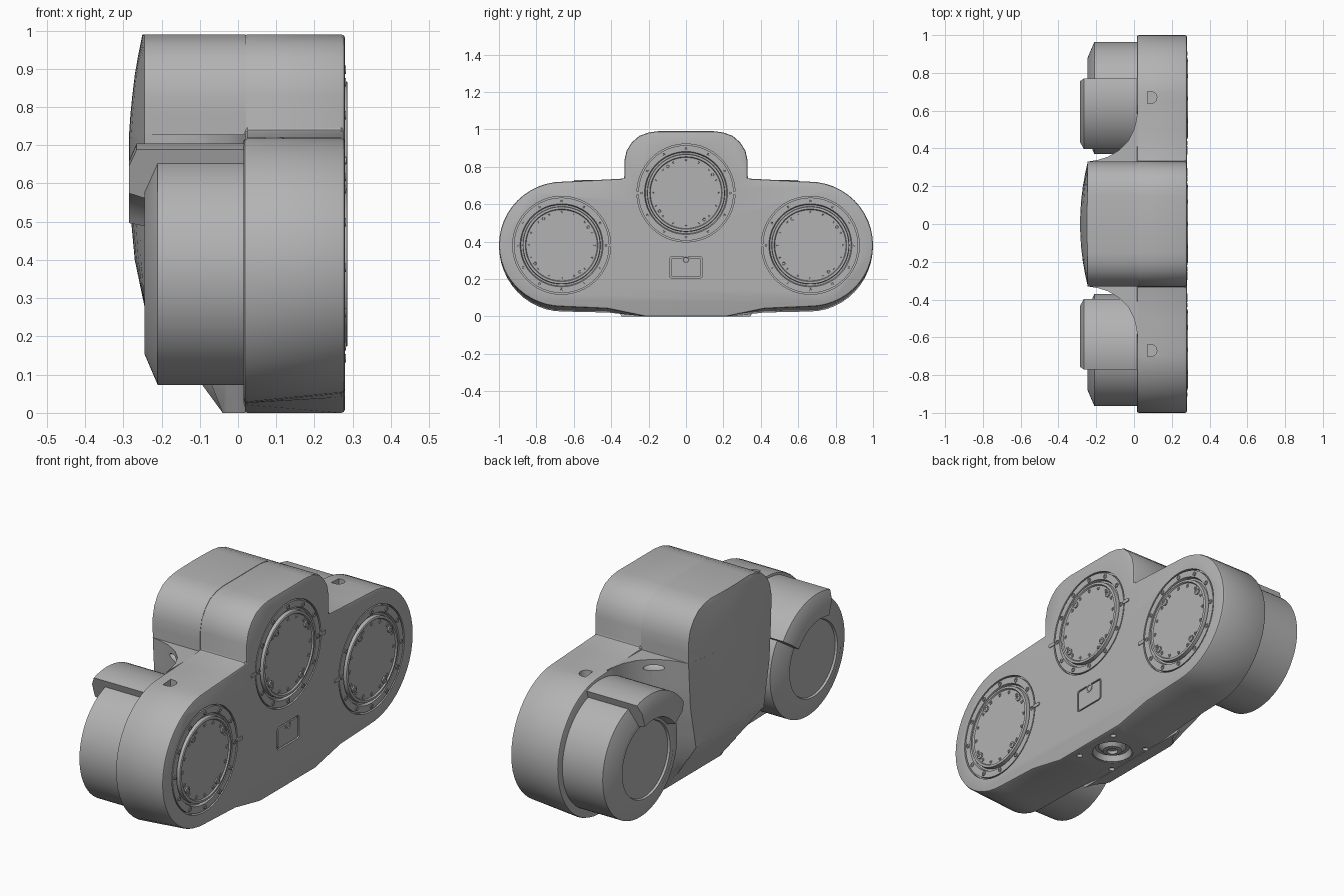
import bpy, bmesh, math
from mathutils import Matrix, Vector

if "Cube" in bpy.data.objects:
    bpy.data.objects.remove(bpy.data.objects["Cube"])

grey = bpy.data.materials.new("plain_grey")
grey.use_nodes = True
grey.diffuse_color = (0.45, 0.45, 0.45, 1)
grey.node_tree.nodes["Principled BSDF"].inputs["Base Color"].default_value = (0.45, 0.45, 0.45, 1)


def finish(name, bm):
    bmesh.ops.remove_doubles(bm, verts=bm.verts, dist=0.0001)
    bmesh.ops.recalc_face_normals(bm, faces=bm.faces)
    me = bpy.data.meshes.new(name)
    bm.to_mesh(me)
    bm.free()
    me.materials.append(grey)
    ob = bpy.data.objects.new(name, me)
    bpy.context.collection.objects.link(ob)
    return ob


def activate(ob):
    bpy.ops.object.select_all(action='DESELECT')
    ob.select_set(True)
    bpy.context.view_layer.objects.active = ob


def smooth(ob):
    activate(ob)
    bpy.ops.object.shade_smooth_by_angle(angle=math.radians(32))
    return ob


def loft(bm, rings, caps=True):
    """Skin closed rings of points in order."""
    rows = [[bm.verts.new(p) for p in ring] for ring in rings]
    n = len(rows[0])
    for a, b in zip(rows, rows[1:]):
        for i in range(n):
            j = (i + 1) % n
            bm.faces.new((a[i], a[j], b[j], b[i]))
    if caps:
        bm.faces.new(rows[0])
        bm.faces.new(rows[-1])


def lathe_x(bm, profile, cy, cz, n=64):
    """Turn (radius, x) points about an axis along x; ends may sit on the axis."""
    rings = []
    for r, x in profile:
        r = max(r, 0.002)
        rings.append([(x, cy + r * math.cos(i * math.tau / n), cz + r * math.sin(i * math.tau / n))
                      for i in range(n)])
    loft(bm, rings)


def lathe_z(bm, profile, cx, cy, n=48):
    """Turn (radius, z) points about a vertical axis."""
    rings = []
    for r, z in profile:
        r = max(r, 0.002)
        rings.append([(cx + r * math.cos(i * math.tau / n), cy + r * math.sin(i * math.tau / n), z)
                      for i in range(n)])
    loft(bm, rings)


def rounded_plate(bm, cy, cz, w, h, r, x0, x1):
    """Rounded rectangle in the yz plane, extruded along x."""
    pts = []
    for k, (sy, sz) in enumerate([(1, 1), (-1, 1), (-1, -1), (1, -1)]):
        for i in range(5):
            a = (k + i / 4) * math.pi / 2
            pts.append((cy + sy * (w / 2 - r) + r * math.cos(a), cz + sz * (h / 2 - r) + r * math.sin(a)))
    loft(bm, [[(x, y, z) for y, z in pts] for x in (x0, x1)])


def interp(table, z):
    for (z0, v0), (z1, v1) in zip(table, table[1:]):
        if z <= z1:
            return v0 + (v1 - v0) * (z - z0) / (z1 - z0)
    return table[-1][1]


# Main housing: three-lobed outline, bottom drafted toward the face
def outline(x, low):
    half = [(0.22, 0), (0.42, 0.8 * low)]
    for i in range(25):
        a = math.radians(-90 + 180 * i / 24)
        rz = 0.34 if a > 0 else 0.38 - low
        half.append((0.66 + 0.34 * math.cos(a), 0.38 + rz * math.sin(a)))
    half += [(0.5, 0.728), (0.33, 0.737), (0.33, 0.83), (0.318, 0.885), (0.29, 0.93),
             (0.25, 0.965), (0.2, 0.983), (0.15, 0.99)]
    return [(x, y, z) for y, z in half] + [(x, -y, z) for y, z in reversed(half)]


bm = bmesh.new()
loft(bm, [outline(0.015, 0.025), outline(0.28, 0.052)])
body = finish("main_housing", bm)

# Rear core: filleted web under the hump, sloping in at the bottom
WIDTH = [(0, 0.19), (0.28, 0.27), (0.5, 0.315), (0.73, 0.33), (0.83, 0.33), (0.885, 0.318),
         (0.93, 0.29), (0.965, 0.25), (0.983, 0.2), (0.99, 0.15)]
DEPTH = [(0, -0.245), (0.28, -0.245), (0.4, -0.27), (0.55, -0.284), (0.7, -0.287), (0.8, -0.28),
         (0.9, -0.268), (0.99, -0.25)]
FILLET = [(0.02, 0.6), (0.012, 0.55), (0, 0.5), (-0.03, 0.44), (-0.08, 0.39), (-0.14, 0.355), (-0.19, 0.34)]


def plan(z, web):
    w = interp(WIDTH, z)
    slope = -0.04 - 0.205 * z / 0.28
    half = [(x, y * w / 0.33) for x, y in FILLET] if web else [(0.02, w)]
    for f in (1, 0.8, 0.6, 0.4, 0.2, 0):
        half.append((-0.245 + (interp(DEPTH, z) + 0.245) * (1 - f * f), f * w))
    ring = half + [(x, -y) for x, y in reversed(half[:-1])]
    return [(max(x, slope), y, z) for x, y in ring]


bm = bmesh.new()
loft(bm, [plan(z, True) for z in (0, 0.1, 0.2, 0.28, 0.34, 0.4, 0.5, 0.6, 0.728)])
core = finish("rear_web", bm)
bm = bmesh.new()
loft(bm, [plan(z, False) for z in (0.72, 0.78, 0.83, 0.885, 0.93, 0.965, 0.983, 0.99)])
smooth(finish("upper_hump", bm))

# Cutters for recesses and holes
PORTS = [(0, 0.66, (1, -1)), (0.665, 0.38, (-1,)), (-0.665, 0.38, (1,))]
SOCKET_X = 0.135
bm = bmesh.new()
for cy, cz, tabs in PORTS:
    lathe_x(bm, [(0.262, 0.262), (0.262, 0.3)], cy, cz)
rounded_plate(bm, 0, 0.262, 0.176, 0.116, 0.015, 0.27, 0.3)
lathe_z(bm, [(0.1, -0.02), (0.1, 0.05)], SOCKET_X, 0)
for sx in (-1, 1):
    for sy in (-1, 1):
        lathe_z(bm, [(0.014, -0.02), (0.014, 0.015)], SOCKET_X + sx * 0.1, sy * 0.125, 16)
for s in (-1, 1):
    # D-shaped hole in each shoulder and an oval pocket in each web
    arc = [(0.09 + 0.031 * math.cos(a), s * 0.67 + 0.031 * math.sin(a))
           for a in [math.radians(-90 + 15 * i) for i in range(13)]]
    arc += [(0.072, s * 0.67 + 0.031), (0.072, s * 0.67 - 0.031)]
    loft(bm, [[(x, y, z) for x, y in arc] for z in (0.68, 0.76)])
    bmesh.ops.create_uvsphere(bm, u_segments=24, v_segments=12, radius=0.05,
                              matrix=Matrix.Translation((-0.09, s * 0.385, 0.685)) @ Matrix.Diagonal((1, 1, 0.3, 1)))
cutter = finish("recess_cutter", bm)
cutter.hide_render = True

bev = body.modifiers.new("edge_round", 'BEVEL')
bev.width, bev.segments, bev.angle_limit = 0.01, 2, math.radians(50)
for ob in (body, core):
    cut = ob.modifiers.new("recesses", 'BOOLEAN')
    cut.object, cut.operation, cut.solver = cutter, 'DIFFERENCE', 'EXACT'
    activate(ob)
    for name in [m.name for m in ob.modifiers]:
        bpy.ops.object.modifier_apply(modifier=name)
    smooth(ob)
bpy.data.objects.remove(cutter)

# Face ports: flange, raised rim, bolts and locating tabs
for k, (cy, cz, tabs) in enumerate(PORTS):
    label = ("centre", "rear", "front")[k]
    bm = bmesh.new()
    lathe_x(bm, [(0, 0.255), (0.255, 0.255), (0.255, 0.279), (0.222, 0.279), (0.217, 0.266), (0.208, 0.266),
                 (0.206, 0.285), (0.203, 0.287), (0.194, 0.287), (0.19, 0.28), (0, 0.28)], cy, cz)
    smooth(finish(label + "_port", bm))
    bm = bmesh.new()
    for count, radius, size, top, turn in ((12, 0.237, 0.011, 0.283, 0), (16, 0.176, 0.009, 0.283, 0),
                                           (4, 0.172, 0.016, 0.287, 0.6)):
        for i in range(count):
            a = i * math.tau / count + turn
            lathe_x(bm, [(size, 0.272), (size, top), (size * 0.5, top), (size * 0.4, top - 0.003), (0, top - 0.003)],
                    cy + radius * math.cos(a), cz + radius * math.sin(a), 12)
    for s in tabs:
        rounded_plate(bm, cy + s * 0.275, cz, 0.045, 0.018, 0.008, 0.27, 0.284)
    smooth(finish(label + "_port_bolts", bm))

# Small cover plate with a round notch
bm = bmesh.new()
rounded_plate(bm, 0, 0.262, 0.162, 0.102, 0.012, 0.265, 0.279)
lathe_x(bm, [(0.022, 0.265), (0.022, 0.282), (0.015, 0.282), (0.013, 0.279), (0, 0.279)], 0, 0.302, 24)
smooth(finish("cover_plate", bm))

# Mounting socket in the underside
bm = bmesh.new()
lathe_z(bm, [(0.102, 0.052), (0.101, 0.003), (0.094, 0.003), (0.082, 0.03), (0.066, 0.03), (0.045, 0.008),
             (0.026, 0.006), (0.022, 0.02), (0, 0.02)], SOCKET_X, 0)
smooth(finish("mount_socket", bm))

# Rear drums with chamfered ends, each under a partial hood
for s, label in ((1, "rear"), (-1, "front")):
    bm = bmesh.new()
    lathe_x(bm, [(0, 0.03), (0.297, 0.03), (0.297, -0.21), (0.215, -0.245), (0.19, -0.245),
                 (0.186, -0.235), (0, -0.235)], s * 0.667, 0.37, 96)
    smooth(finish(label + "_drum", bm))
    section = [(0.02, 0.335), (-0.265, 0.335), (-0.285, 0.29), (-0.285, 0.215), (-0.24, 0.2), (0.02, 0.2)]
    bm = bmesh.new()
    loft(bm, [[(x, s * (0.667 + r * math.cos(a)), 0.37 + r * math.sin(a)) for x, r in section]
              for a in [math.radians(72 + 4.5 * i) for i in range(17)]])
    smooth(finish(label + "_drum_hood", bm))
